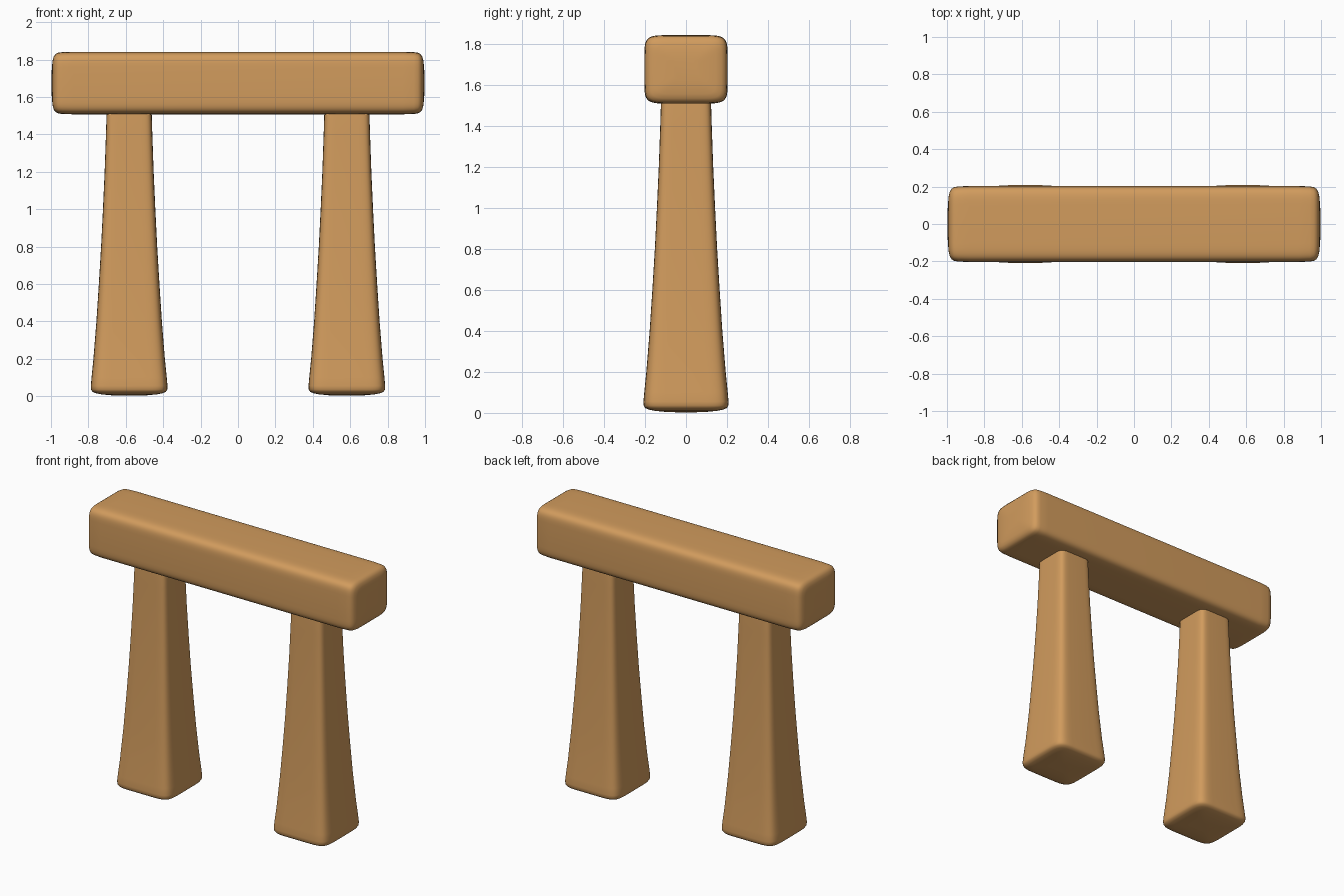
import bpy
import bmesh
from math import cos, sin, pi, copysign

if "Cube" in bpy.data.objects:
    bpy.data.objects.remove(bpy.data.objects["Cube"])

wood = bpy.data.materials.new("warm_wood")
wood.diffuse_color = (0.64, 0.33, 0.11, 1)
wood.use_nodes = True
wood.node_tree.nodes["Principled BSDF"].inputs["Base Color"].default_value = wood.diffuse_color


def soft_square(n, steps=64):
    """Rounded-square outline with unit half-width."""
    def p(v):
        return copysign(abs(v) ** (2 / n), v)
    return [(p(cos(2 * pi * i / steps)), p(sin(2 * pi * i / steps))) for i in range(steps)]


def loft(name, rings, n, place):
    """Skin soft squares through rings of (position, half_a, half_b)."""
    bm = bmesh.new()
    outline = soft_square(n)
    loops = [[bm.verts.new(place(t, a * u, b * v)) for u, v in outline] for t, a, b in rings]
    count = len(outline)
    for low, high in zip(loops, loops[1:]):
        for i in range(count):
            j = (i + 1) % count
            bm.faces.new((low[i], low[j], high[j], high[i]))
    bm.faces.new(loops[0])
    bm.faces.new(loops[-1])
    bmesh.ops.recalc_face_normals(bm, faces=bm.faces[:])
    for f in bm.faces:
        f.smooth = True
    mesh = bpy.data.meshes.new(name)
    bm.to_mesh(mesh)
    bm.free()
    mesh.materials.append(wood)
    obj = bpy.data.objects.new(name, mesh)
    bpy.context.collection.objects.link(obj)
    return obj


# Crossbeam: soft box along x with slightly domed ends
end = [(0.997, 0.3), (0.995, 0.5), (0.991, 0.72), (0.985, 0.85), (0.975, 0.93),
       (0.962, 0.97), (0.94, 0.99), (0.88, 1.0)]
profile = [(-x, s) for x, s in end] + [(x, s) for x, s in reversed(end)]
loft("crossbeam", [(x, 0.203 * s, 0.167 * s) for x, s in profile], 7,
     lambda t, a, b: (t, a, 1.674 + b))

# Legs: flared posts with a softened foot, tops tucked into the beam
leg = [(0.003, 0.05), (0.005, 0.1), (0.01, 0.15), (0.016, 0.18), (0.024, 0.197),
       (0.036, 0.204), (0.055, 0.205), (0.1, 0.201), (0.2, 0.191), (0.4, 0.175),
       (0.6, 0.162), (0.8, 0.15), (1.0, 0.14), (1.2, 0.131), (1.4, 0.124),
       (1.5, 0.121), (1.55, 0.118), (1.57, 0.1)]
for side, label in ((-1, "left_leg"), (1, "right_leg")):
    loft(label, [(z, w, w * 1.012) for z, w in leg], 6.5,
         lambda t, a, b, s=side: (0.582 * s + a, b, t))
